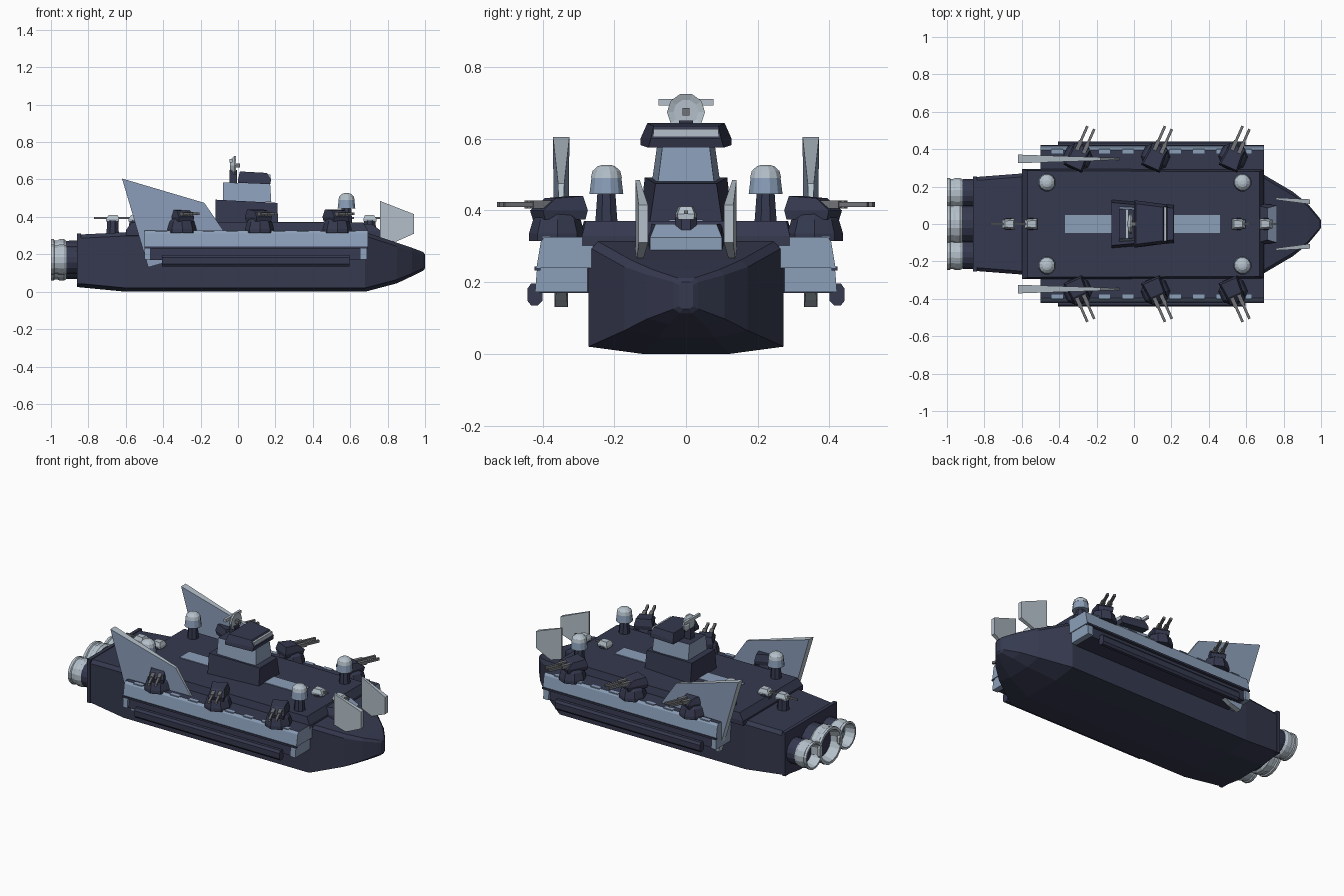
import bpy, bmesh, math
from mathutils import Matrix, Vector

if "Cube" in bpy.data.objects:
    bpy.data.objects.remove(bpy.data.objects["Cube"])


def material(name, rgb):
    m = bpy.data.materials.new(name)
    m.diffuse_color = (*rgb, 1)
    m.use_nodes = True
    m.node_tree.nodes["Principled BSDF"].inputs["Base Color"].default_value = m.diffuse_color
    return m


DARK = material("dark navy", (0.036, 0.041, 0.078))
BLUE = material("steel blue", (0.26, 0.345, 0.485))
LIGHT = material("pale grey", (0.46, 0.53, 0.59))
GUN = material("gun grey", (0.17, 0.175, 0.19))
I = Matrix.Identity(4)


def loft(name, rings, mats, rule=None, mat=I):
    """Skin a list of equal-length point rings and cap both ends."""
    bm = bmesh.new()
    vs = [[bm.verts.new(mat @ Vector(p)) for p in r] for r in rings]
    n = len(rings[0])
    for a, b in zip(vs, vs[1:]):
        for i in range(n):
            bm.faces.new((a[i], a[(i + 1) % n], b[(i + 1) % n], b[i]))
    bm.faces.new(vs[0][::-1])
    bm.faces.new(vs[-1])
    bmesh.ops.recalc_face_normals(bm, faces=bm.faces)
    bm.normal_update()
    if rule:
        for f in bm.faces:
            f.material_index = rule(f)
    me = bpy.data.meshes.new(name)
    bm.to_mesh(me)
    bm.free()
    for m in mats:
        me.materials.append(m)
    ob = bpy.data.objects.new(name, me)
    bpy.context.collection.objects.link(ob)
    return ob


def rect(x0, x1, yr, yf, z, zf=None):
    """Symmetric plan: half width yr at the rear and yf at the front."""
    zf = z if zf is None else zf
    return [(x0, -yr, z), (x1, -yf, zf), (x1, yf, zf), (x0, yr, z)]


def box(name, x, y, z, mats, mat=I, rule=None):
    return loft(name, [[(x[0], y[0], k), (x[1], y[0], k), (x[1], y[1], k), (x[0], y[1], k)]
                       for k in z], mats, rule, mat)


def lathe(name, prof, n, mats, mat=I, rule=None):
    """Profile of (radius, height) turned about local z."""
    rings = [[(r * math.cos((i + .5) * math.tau / n), r * math.sin((i + .5) * math.tau / n), h)
              for i in range(n)] for r, h in prof]
    return loft(name, rings, mats, rule, mat)


def along_x(x, y, z):
    return Matrix.Translation((x, y, z)) @ Matrix.Rotation(math.pi / 2, 4, 'Y')


top_dark = lambda f: 1 if f.normal.z > 0.7 else 0

# Hull, lofted from stern to prow
hull = []
for x, w, zb, zt, c in [(-.86, .25, .025, .305, .02), (-.6, .27, 0, .318, .02),
                        (.68, .272, 0, .318, .02), (.85, .172, .045, .262, .02),
                        (.93, .107, .083, .235, .015), (.99, .035, .113, .212, .012),
                        (1.0, .02, .125, .2, .008)]:
    half = [(w * .45, zb), (w, zb + c), (w, zt - c), (w - c * .9, zt)]
    hull.append([(x, y, z) for y, z in half] + [(x, -y, z) for y, z in half[::-1]])
loft("hull", hull, [DARK])
box("stern_frame", (-.862, -.84), (-.255, .255), (.04, .31), [DARK])

# Raised deck with inlay and prow window
loft("deck", [rect(-.6, .695, .295, .29, .3), rect(-.6, .695, .295, .29, .328),
              rect(-.57, .67, .285, .28, .37)], [DARK])
box("deck_inlay", (-.37, .46), (-.048, .048), (.368, .374), [BLUE])
loft("prow_window", [rect(.66, .765, .11, .1, .29), rect(.66, .765, .11, .1, .325),
                     rect(.66, .715, .1, .085, .362)], [BLUE, DARK],
     lambda f: 0 if f.normal.x > .3 else 1)

# Bridge tower
loft("bridge_base", [rect(-.12, .215, .13, .102, .36), rect(-.12, .21, .115, .085, .492, .475)], [DARK])
loft("bridge_middle", [rect(-.08, .178, .095, .078, .48), rect(-.08, .172, .08, .066, .585, .575)],
     [BLUE, DARK], top_dark)
loft("bridge_cabin", [rect(0, .172, .127, .105, .582, .575), rect(0, .178, .127, .098, .6),
                      rect(.01, .155, .108, .09, .643, .635)], [DARK])
box("cabin_window", (.1, .174), (-.09, .09), (.603, .627), [LIGHT])

# Radar
box("radar_mast", (-.045, -.005), (-.02, .02), (.57, .65), [DARK])
lathe("radar_dish", [(.03, -.022), (.053, 0), (.053, .01), (.035, .004)], 10, [LIGHT],
      along_x(-.02, 0, .674))
box("radar_bar", (-.045, -.03), (-.077, .077), (.692, .71), [LIGHT])
box("radar_feed", (-.015, .01), (-.01, .01), (.665, .685), [GUN])

# Engines
for name, y, R in [("engine_centre", 0, .113), ("engine_left", .165, .083), ("engine_right", -.165, .083)]:
    m = along_x(0, y, .17)
    lathe(name + "_collar", [(R * .88, -.94), (R * .93, -.9), (R * .93, -.83)], 16, [DARK], m)
    lathe(name + "_nozzle", [(R * .9, -.915), (R, -.93), (R, -.955), (R * .94, -.965), (R * .94, -.98),
                             (R, -.985), (R, -1), (R * .86, -1), (R * .72, -.94)], 16, [LIGHT, BLUE], m,
          lambda f: 1 if f.calc_center_median().x > -.975 and len(f.verts) > 4 else 0)


def gun_turret(x, s):
    """Twin-barrel side turret; local +x points along the barrels."""
    m = Matrix.Translation((x, s * .36, 0)) @ Matrix.Rotation(s * math.radians(66), 4, 'Z')
    lathe("side_turret_base", [(.078, .315), (.078, .335), (.066, .375), (.05, .39)], 8, [DARK], m)
    loft("side_turret_body", [rect(-.065, .055, .05, .042, .375), rect(-.07, .062, .055, .045, .4),
                              rect(-.06, .02, .045, .038, .44, .434)], [DARK], mat=m)
    for y in (-.02, .02):
        box("side_turret_barrel", (.02, .17), (y - .007, y + .007), (.409, .423), [GUN], m)
        box("side_turret_sleeve", (.02, .085), (y - .011, y + .011), (.405, .427), [GUN], m)


for s in (1, -1):
    # Side sponson: upper hull band, dark recess, end posts
    def sec(x, pts):
        return [(x, s * y, z) for y, z in pts]
    band = [(.26, .24), (.417, .24), (.405, .312), (.395, .326), (.26, .326)]
    loft("sponson_band", [sec(-.5, band), sec(.695, band)], [BLUE, DARK], top_dark)
    core = [(.27, .17), (.408, .17), (.402, .25), (.27, .25)]
    loft("sponson_recess", [sec(-.47, core), sec(.655, core)], [DARK])
    post = [(.275, .172), (.421, .172), (.414, .255), (.275, .255)]
    for a, b in [(-.5, -.468), (.653, .69)]:
        loft("sponson_end_post", [sec(a, post), sec(b, post)], [BLUE])
    rail = [(.4, .148), (.413, .135), (.432, .135), (.442, .148), (.442, .182), (.432, .196), (.413, .196), (.4, .182)]
    loft("sponson_rail", [sec(-.405, rail), sec(.595, rail)], [DARK])
    trim = [(.405, .232), (.423, .232), (.423, .243), (.405, .243)]
    loft("sponson_trim", [sec(-.5, trim), sec(.695, trim)], [DARK])
    # Light patches along the sponson top edge
    for i in range(9):
        x = -.41 + i * .126
        box("sponson_window", (x - .03, x + .03), sorted((s * .378, s * .402)), (.322, .328), [BLUE])

    # Tail fin, thicker at the rear edge
    fin = [(-.62, .605), (-.18, .475), (-.07, .315), (-.41, .15), (-.48, .13)]
    loft("tail_fin", [[(x, s * .348 + k * (.005 + .018 * (-.07 - x) / .55), z) for x, z in fin]
                      for k in (1, -1)], [BLUE, LIGHT], lambda f: 0 if abs(f.normal.y) > .8 else 1)
    # Prow fin
    prow = [(.76, .485), (.94, .415), (.94, .31), (.85, .27), (.76, .25)]
    loft("prow_fin", [[(x, s * (.135 - .09 * (x - .76)) + k * (.006 + .04 * (x - .76)), z) for x, z in prow]
                      for k in (1, -1)], [LIGHT])

    for x in (-.3, .115, .53):
        gun_turret(x, s)

    # Domed sensor towers
    for x in (.58, -.465):
        m = Matrix.Translation((x, s * .222, 0))
        lathe("sensor_pedestal", [(.034, .36), (.027, .45)], 8, [DARK], m)
        lathe("sensor_drum", [(.049, .445), (.043, .492)], 12, [BLUE], m)
        lathe("sensor_cap", [(.045, .49), (.04, .51), (.025, .523), (.012, .527)], 12, [LIGHT], m)

# Small centreline guns, facing outward fore and aft
for x, z, d in [(-.67, .315, -1), (-.55, .36, -1), (.56, .36, 1), (.705, .34, 1)]:
    m = Matrix.Translation((x, 0, 0)) @ Matrix.Rotation(0 if d > 0 else math.pi, 4, 'Z')
    lathe("small_gun_base", [(.036, z - .01), (.032, .38)], 8, [DARK], m)
    loft("small_gun_body", [rect(-.035, .035, .028, .022, .375), rect(-.035, .035, .03, .024, .39),
                            rect(-.025, .02, .02, .016, .411)], [LIGHT], mat=m)
    box("small_gun_barrel", (.02, .1 if d < 0 else .06), (-.005, .005), (.39, .4), [GUN], m)
